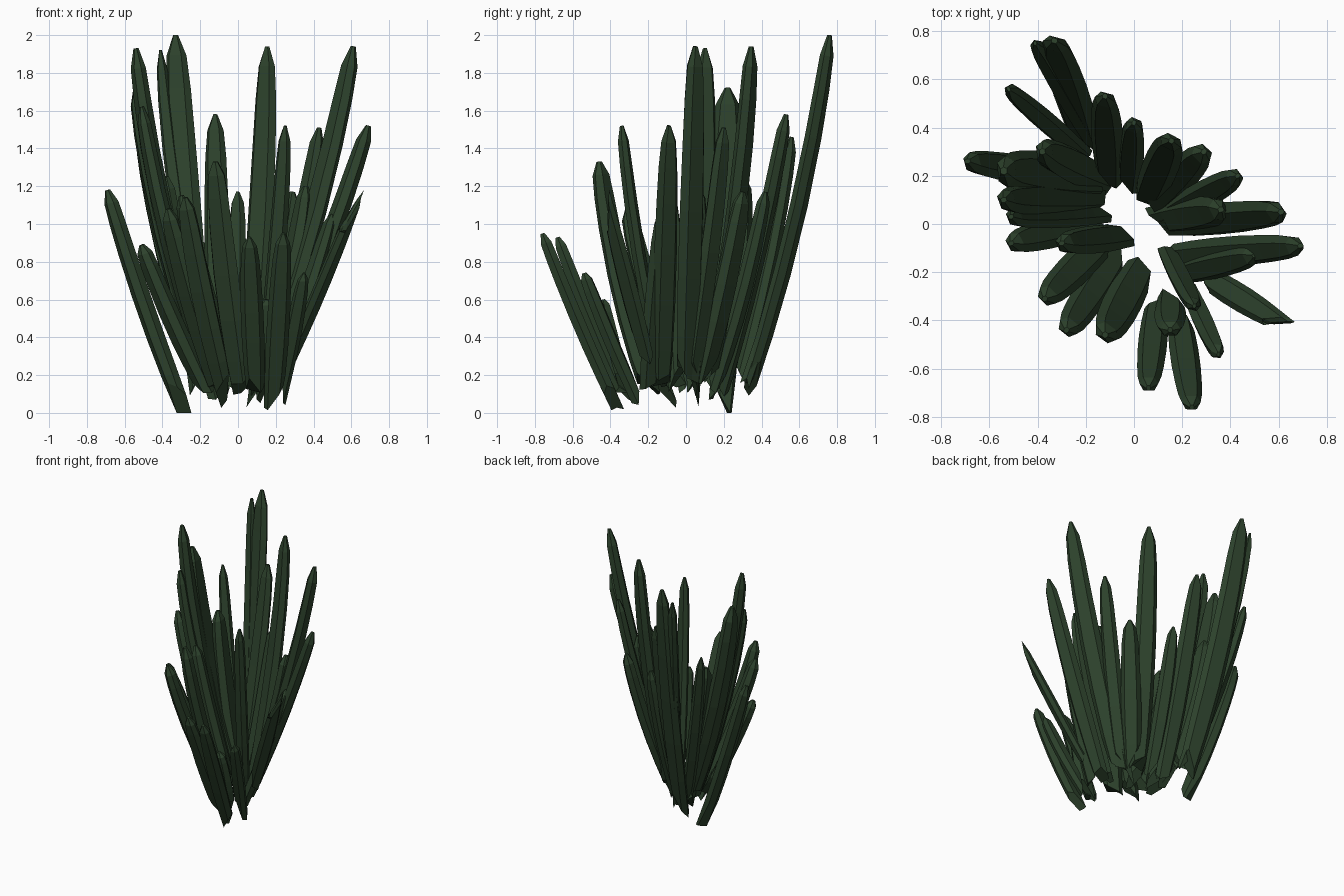
import bpy, bmesh, math, random
from mathutils import Vector

if "Cube" in bpy.data.objects:
    bpy.data.objects.remove(bpy.data.objects["Cube"])

random.seed(4)

green = bpy.data.materials.new("dark leaf green")
green.diffuse_color = (0.026, 0.054, 0.025, 1)
green.use_nodes = True
green.node_tree.nodes["Principled BSDF"].inputs["Base Color"].default_value = green.diffuse_color

# width profile along a blade: (fraction of length, width factor)
PROFILE = [(0, .8), (.12, .92), (.3, 1.0), (.5, 1.0), (.7, .92), (.84, .82), (.94, .64), (1.0, .16)]
# flattened six-sided cross-section
SECTION = [(-.5, 0), (-.3, -.5), (.3, -.5), (.5, 0), (.3, .5), (-.3, .5)]


def blade(name, base, tip, width, thick=0.06, bow=0.2, face=None, split=0.0):
    """Leaf blade from base to tip; face = heading of its flat side in degrees."""
    b, t = Vector(base), Vector(tip)
    lean = (t - b).to_2d()
    if face is None:
        # flat sides turn halfway towards the diagonal row the clump grows in
        d = (math.degrees(math.atan2(lean.y, lean.x)) - 45 + 90) % 180 - 90
        face = 45 + .55 * d
    a = math.radians(face)
    side = Vector((-math.sin(a), math.cos(a), 0))

    def at(f):
        h = f + bow * f * (1 - f)
        return Vector((b.x + (t.x - b.x) * h, b.y + (t.y - b.y) * h, b.z + (t.z - b.z) * f))

    bm = bmesh.new()
    rings = []
    slant = random.uniform(-.12, .12)
    for i, (f, w) in enumerate(PROFILE):
        c = at(f)
        tan = (at(min(1, f + .02)) - at(max(0, f - .02))).normalized()
        out = side.cross(tan).normalized()
        depth = thick * (.3 if i == len(PROFILE) - 1 else .5 + .5 * w)
        if split:
            w = max(w, .6)
        ring = []
        for u, v in SECTION:
            p = c + side * (u * width * w) + out * (v * depth)
            if i == 0:                       # ragged root end
                p += tan * (u * slant * 2 + random.uniform(-.06, .06))
            if i >= len(PROFILE) - 2:        # torn tip
                p += tan * (u * split)
            ring.append(bm.verts.new(p))
        rings.append(ring)
    for r, s in zip(rings, rings[1:]):
        for j in range(6):
            k = (j + 1) % 6
            bm.faces.new((r[j], r[k], s[k], s[j]))
    bm.faces.new(rings[0][::-1])
    bm.faces.new(rings[-1])
    bmesh.ops.recalc_face_normals(bm, faces=bm.faces)
    for v in bm.verts:
        v.co.z = max(v.co.z, 0)
    me = bpy.data.meshes.new(name)
    bm.to_mesh(me)
    bm.free()
    me.materials.append(green)
    ob = bpy.data.objects.new(name, me)
    bpy.context.collection.objects.link(ob)


# tall blades
TALL = [
    ((-.2, .35, .2), (-.33, .76, 2.0), .17, .07, .42, 75),
    ((-.17, .34, .22), (-.41, .75, 1.92), .09, .06, .45, 80),
    ((-.16, .1, .18), (-.54, .1, 1.93), .14, .08, .5, 20),
    ((-.17, .18, .2), (-.54, .22, 1.72), .2, .09, .5, 5),
    ((.06, .12, .2), (.155, .345, 1.94), .15, .07, .6, 62),
    ((.14, .0, .2), (.61, .05, 1.94), .15, .08, .3, 35),
    ((-.1, .2, .16), (-.12, .53, 1.58), .14, .07, .25, 75),
    ((-.22, .3, .22), (-.52, .56, 1.46), .09, .07, .3, 120),
    ((.14, -.12, .18), (.25, -.34, 1.52), .1, .06, .4, 75),
    ((.19, -.13, .18), (.69, -.09, 1.52), .13, .08, .15, None),
    ((.13, .03, .2), (.43, .2, 1.51), .12, .07, .3, None),
    ((-.14, .05, .18), (-.51, .03, 1.62), .12, .07, .4, None),
]
# shorter outer blades
OUTER = [
    ((.02, -.2, .14), (-.12, -.46, 1.33), .16, .08, .4, None),
    ((-.31, .2, .07), (-.69, .26, 1.18), .13, .08, .15, None),
    ((-.2, .0, .18), (-.51, -.08, .89), .13, .08, .15, None),
    ((-.08, -.14, .16), (-.28, -.44, 1.14), .14, .08, .3, None),
    ((-.12, -.06, .18), (-.37, -.31, 1.08), .14, .08, .2, None),
    ((.09, -.36, .15), (.06, -.68, .93), .12, .07, .1, -90),
    ((.19, -.4, .1), (.24, -.76, .95), .12, .07, .1, -90),
    ((.24, -.3, .16), (.35, -.54, .74), .09, .07, .1, None),
    ((-.02, .17, .2), (.0, .42, 1.17), .11, .07, .3, None),
    ((.09, .09, .2), (.29, .3, 1.17), .14, .08, .3, None),
]
# blades filling the middle of the clump
INNER = [
    ((-.04, -.05, .18), (-.3, -.08, 1.15), .12, .08, .2, None),
    ((.12, .02, .18), (.36, .06, 1.2), .15, .08, .4, None),
    ((.15, -.33, .16), (.15, -.44, .6), .13, .07, .1, -90),
    ((-.16, .2, .2), (-.38, .3, 1.25), .16, .08, .3, None),
    ((.2, -.2, .16), (.5, -.13, 1.05), .12, .07, .1, None),
]
for group, rows in (("tall_blade", TALL), ("outer_blade", OUTER), ("inner_blade", INNER)):
    for n, row in enumerate(rows, 1):
        blade(f"{group}_{n}", *row)

# broken leaf with a torn tip
blade("torn_blade", (.3, -.22, .34), (.61, -.41, 1.08), .11, .05, .05, face=-32, split=.22)
